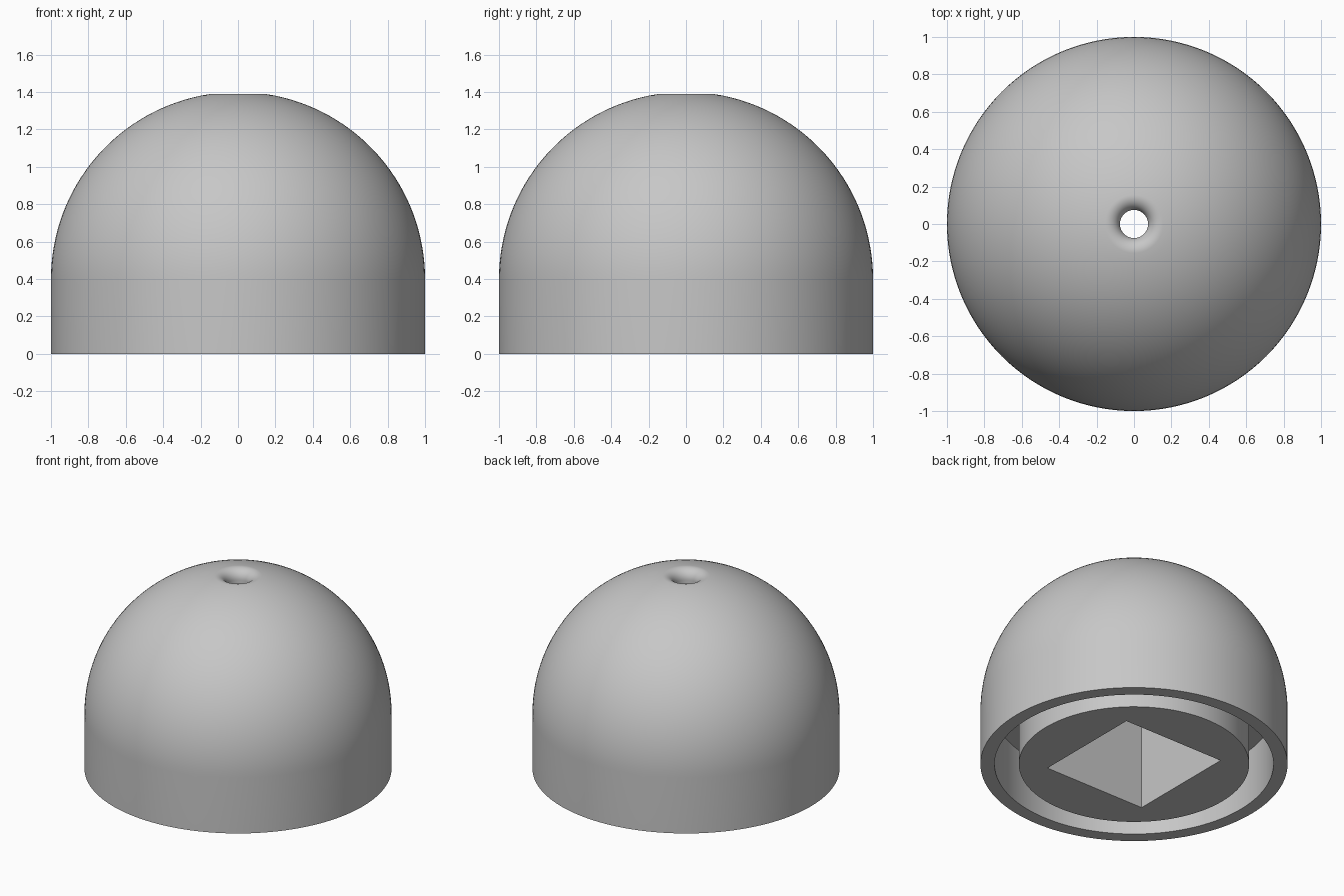
import bpy
import bmesh
import math

if "Cube" in bpy.data.objects:
    bpy.data.objects.remove(bpy.data.objects["Cube"])

SEGMENTS = 128
BASE = 0.4           # height of the straight skirt
HOLE, FILLET = 0.075, 0.07
GROOVE_IN, GROOVE_OUT, GROOVE_TOP = 0.75, 0.908, 0.4
SOCKET_SIDE, SOCKET_TOP = 0.8, 0.9

grey = bpy.data.materials.new("light_grey")
grey.diffuse_color = (0.57, 0.57, 0.57, 1)
grey.use_nodes = True
grey.node_tree.nodes["Principled BSDF"].inputs["Base Color"].default_value = grey.diffuse_color

# Profile (radius, height): core underside, groove, rim and skirt
profile = [(HOLE, 0), (GROOVE_IN, 0), (GROOVE_IN, GROOVE_TOP),
           (GROOVE_OUT, GROOVE_TOP), (GROOVE_OUT, 0), (1, 0)]

# Dome arc up to the rounded lip of the hole
lip_r = HOLE + FILLET
lip_z = BASE + math.sqrt((1 - FILLET) ** 2 - lip_r ** 2)
lip_angle = math.acos(lip_r / (1 - FILLET))
for i in range(33):
    a = lip_angle * i / 32
    profile.append((math.cos(a), BASE + math.sin(a)))

# Rounded lip turning down into the hole
for i in range(1, 13):
    a = lip_angle + (math.pi - lip_angle) * i / 12
    profile.append((lip_r + FILLET * math.cos(a), lip_z + FILLET * math.sin(a)))

# Revolve the closed profile
bm = bmesh.new()
rings = []
for s in range(SEGMENTS):
    t = 2 * math.pi * s / SEGMENTS
    rings.append([bm.verts.new((r * math.cos(t), r * math.sin(t), z)) for r, z in profile])
count = len(profile)
for s in range(SEGMENTS):
    a, b = rings[s], rings[(s + 1) % SEGMENTS]
    for i in range(count):
        j = (i + 1) % count
        bm.faces.new((a[i], b[i], b[j], a[j]))
bmesh.ops.recalc_face_normals(bm, faces=bm.faces)
mesh = bpy.data.meshes.new("domed_cap")
bm.to_mesh(mesh)
bm.free()
mesh.materials.append(grey)
cap = bpy.data.objects.new("domed_cap", mesh)
bpy.context.collection.objects.link(cap)

# Square socket cut into the core from below
bpy.ops.mesh.primitive_cube_add(size=1, location=(0, 0, SOCKET_TOP / 2 - 0.1))
cutter = bpy.context.object
cutter.name = "socket_cutter"
cutter.scale = (SOCKET_SIDE, SOCKET_SIDE, SOCKET_TOP + 0.2)
cutter.hide_render = True
cutter.data.materials.append(grey)
cut = cap.modifiers.new("socket", 'BOOLEAN')
cut.operation = 'DIFFERENCE'
cut.solver = 'EXACT'
cut.object = cutter

bpy.ops.object.select_all(action='DESELECT')
cap.select_set(True)
bpy.context.view_layer.objects.active = cap
bpy.ops.object.modifier_apply(modifier=cut.name)
bpy.data.objects.remove(cutter)
bpy.ops.object.shade_smooth_by_angle(angle=math.radians(30))
